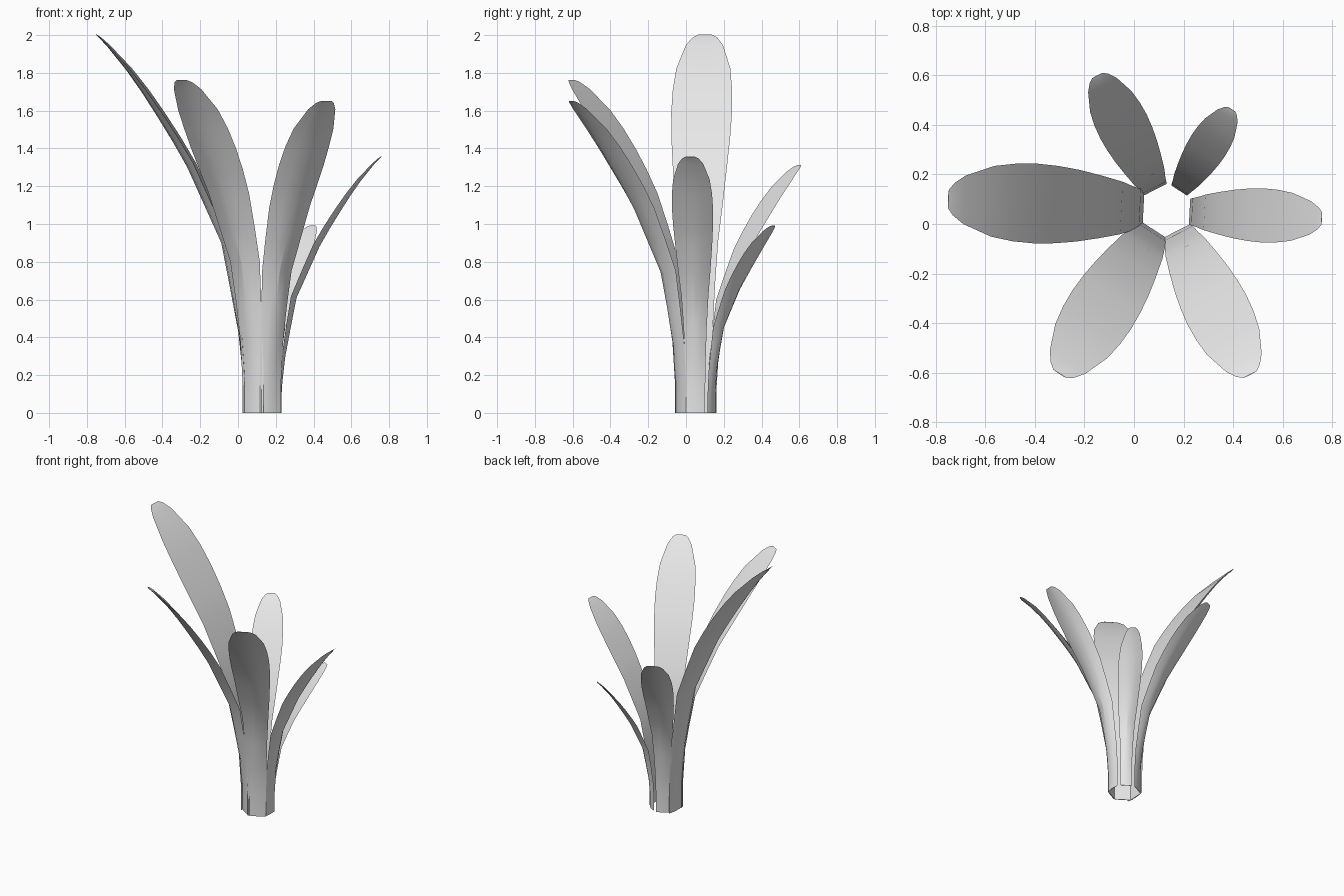
import bpy
import bmesh
import math
from mathutils import Vector

old = bpy.data.objects.get("Cube")
if old:
    bpy.data.objects.remove(old, do_unlink=True)

# One pale grey material
mat = bpy.data.materials.new("pale_grey")
mat.use_nodes = True
grey = (0.8, 0.8, 0.8, 1.0)
mat.diffuse_color = grey
mat.node_tree.nodes["Principled BSDF"].inputs["Base Color"].default_value = grey

# Leaf rows: outward reach, height, half width, thickness of the bulge
ROWS = [
    (0.0, 0.0, 0.075, 0.007),
    (0.005, 0.2, 0.076, 0.012),
    (0.03, 0.43, 0.081, 0.023),
    (0.075, 0.67, 0.091, 0.033),
    (0.12, 0.9, 0.106, 0.04),
    (0.21, 1.1, 0.127, 0.044),
    (0.3, 1.3, 0.145, 0.045),
    (0.38, 1.44, 0.156, 0.042),
    (0.46, 1.57, 0.161, 0.038),
    (0.54, 1.695, 0.157, 0.032),
    (0.62, 1.81, 0.143, 0.024),
    (0.725, 1.94, 0.098, 0.012),
    (0.765, 1.983, 0.065, 0.007),
    (0.783, 2.0, 0.037, 0.003),
]
# Cross-section: rounded outer side, then back along the flat inner side
SECTION = [(c, c * c) for c in (-1, -0.5, 0, 0.5, 1)] + [(0, 1)]
CENTRE = Vector((0.13, 0.055, 0))
BASE_RADIUS = 0.099


def make_leaf(name, angle, height):
    """Leaf scaled to its height and turned around the stem."""
    scale = height / 2
    out = Vector((math.cos(angle), math.sin(angle), 0))
    side = Vector((-out.y, out.x, 0))
    up = Vector((0, 0, 1))
    bm = bmesh.new()
    rings = []
    for i, (reach, z, half, bulge) in enumerate(ROWS):
        before, after = ROWS[max(i - 1, 0)], ROWS[min(i + 1, len(ROWS) - 1)]
        run = Vector((after[0] - before[0], after[1] - before[1])).normalized()
        if i == 0:
            run = Vector((0, 1))
        inward = up * run.x - out * run.y
        ring = []
        for across, depth in SECTION:
            p = out * reach + up * z + side * (half * across) + inward * (bulge * depth)
            ring.append(bm.verts.new(CENTRE + out * BASE_RADIUS + p * scale))
        rings.append(ring)
    count = len(SECTION)
    for low, high in zip(rings, rings[1:]):
        for k in range(count):
            n = (k + 1) % count
            bm.faces.new((low[k], low[n], high[n], high[k]))
    bm.faces.new(rings[0][::-1])
    bm.faces.new(rings[-1])
    mesh = bpy.data.meshes.new(name)
    bm.to_mesh(mesh)
    bm.free()
    mesh.materials.append(mat)
    mesh.shade_smooth()
    mesh.set_sharp_from_angle(angle=math.radians(20))
    bpy.context.collection.objects.link(bpy.data.objects.new(name, mesh))


# Six leaves at even turns, each a different height
LEAVES = [
    ("back_left_leaf", 0.99),
    ("back_right_leaf", 1.31),
    ("right_leaf", 2.0),
    ("front_right_leaf", 1.76),
    ("front_left_leaf", 1.65),
    ("left_leaf", 1.355),
]
for n, (name, height) in enumerate(LEAVES):
    make_leaf(name, math.radians(57 + 60 * n), height)
